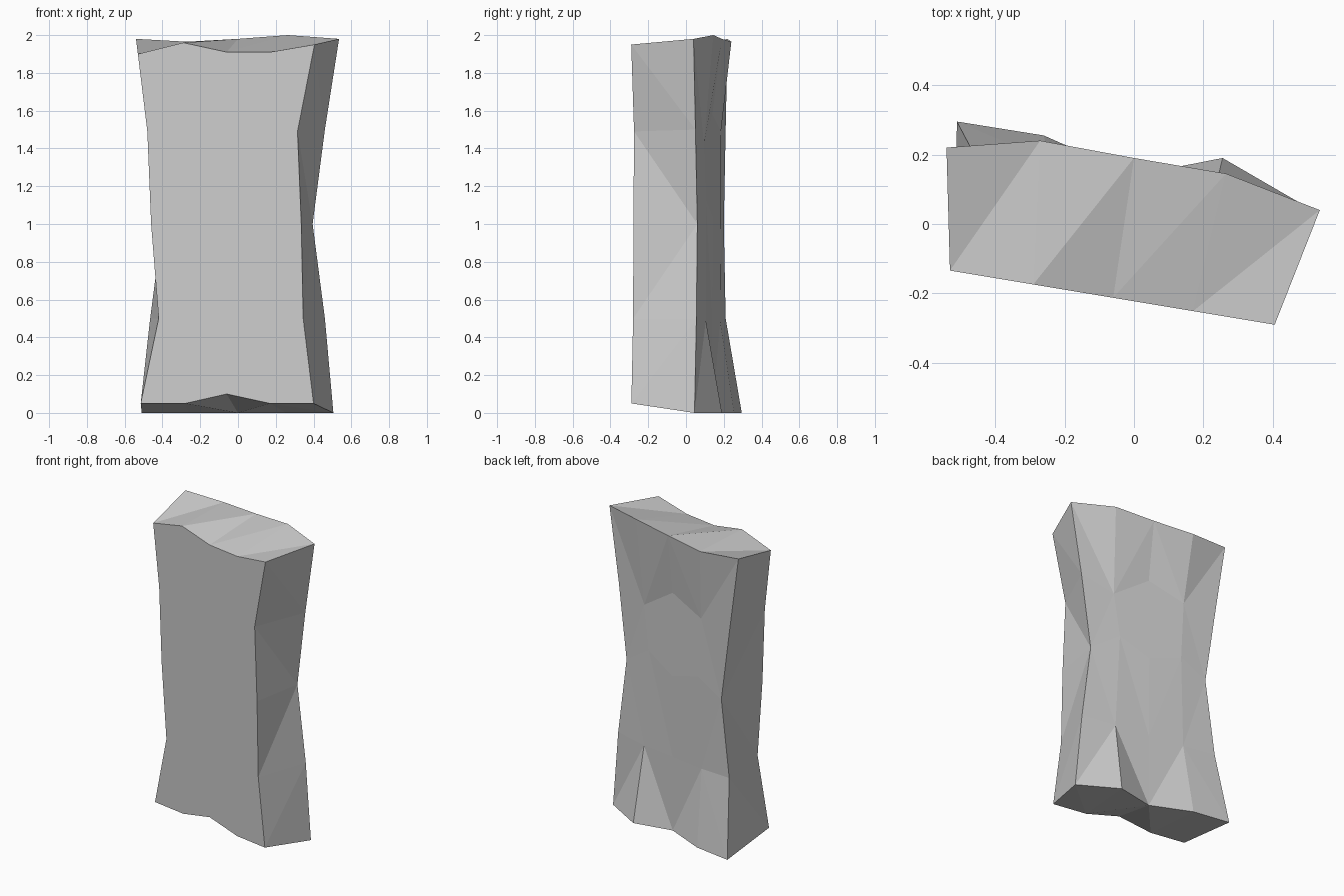
import bpy
import bmesh

if "Cube" in bpy.data.objects:
    bpy.data.objects.remove(bpy.data.objects["Cube"])

# Flat front outline, counter-clockwise seen from the front: bottom, right, top, left (x, z)
f_bottom = [(-.515, .05), (-.28, .05), (-.06, .10), (.17, .05), (.40, .05)]
f_right = [(.40, .05), (.345, .5), (.335, 1.0), (.315, 1.49), (.405, 1.95)]
f_top = [(-.53, 1.90), (-.29, 1.96), (-.06, 1.91), (.17, 1.91), (.405, 1.95)]
f_left = [(-.515, .05), (-.42, .5), (-.46, 1.0), (-.48, 1.49), (-.53, 1.90)]

# Chipped back: rows from bottom to top, points from left to right (x, y, z)
back_rows = [
    [(-.51, .295, 0), (-.26, .255, 0), (0, .14, 0), (.255, .19, 0), (.505, .045, 0)],
    [(-.465, .21, .5), (-.24, .18, .49), (0, .14, .49), (.235, .105, .49), (.46, .055, .5)],
    [(-.40, .20, 1), (-.22, .185, 1.1), (0, .145, 1.03), (.20, .105, 1.13), (.395, .06, 1)],
    [(-.47, .21, 1.5), (-.24, .185, 1.49), (0, .14, 1.58), (.24, .095, 1.42), (.46, .05, 1.5)],
    [(-.54, .22, 1.98), (-.27, .24, 1.965), (0, .19, 1.98), (.265, .145, 2.0), (.535, .04, 1.98)],
]

bm = bmesh.new()
front_cache = {}


def front(p):
    # The front is one slanted vertical plane
    if p not in front_cache:
        x, z = p
        front_cache[p] = bm.verts.new((x, -.2225 - x * .1667, z))
    return front_cache[p]


back = [[bm.verts.new(p) for p in row] for row in back_rows]


def quad(a, b, c, d, diagonal_ac):
    tris = ((a, b, c), (a, c, d)) if diagonal_ac else ((a, b, d), (b, c, d))
    for t in tris:
        bm.faces.new(t)


# Front face
outline = f_bottom + f_right[1:] + f_top[-2::-1] + f_left[-2:0:-1]
bm.faces.new([front(p) for p in outline])

# Back facets
for j in range(4):
    for i in range(4):
        inner = i in (1, 2) and j in (1, 2)
        rising = ((i + j) % 2 == 0) != inner
        quad(back[j][i], back[j][i + 1], back[j + 1][i + 1], back[j + 1][i], rising)


def strip(front_pts, back_pts, to_next):
    # Band of facets joining a front edge to the matching back edge
    for i in range(4):
        quad(front(front_pts[i]), front(front_pts[i + 1]), back_pts[i + 1], back_pts[i], to_next[i])


strip(f_bottom, back[0], (1, 1, 0, 1))
strip(f_top, back[4], (1, 1, 1, 1))
strip(f_right, [r[4] for r in back], (1, 1, 0, 0))
strip(f_left, [r[0] for r in back], (1, 1, 0, 0))

bmesh.ops.recalc_face_normals(bm, faces=bm.faces)
mesh = bpy.data.meshes.new("stone_slab")
bm.to_mesh(mesh)
bm.free()
slab = bpy.data.objects.new("stone_slab", mesh)
bpy.context.collection.objects.link(slab)
